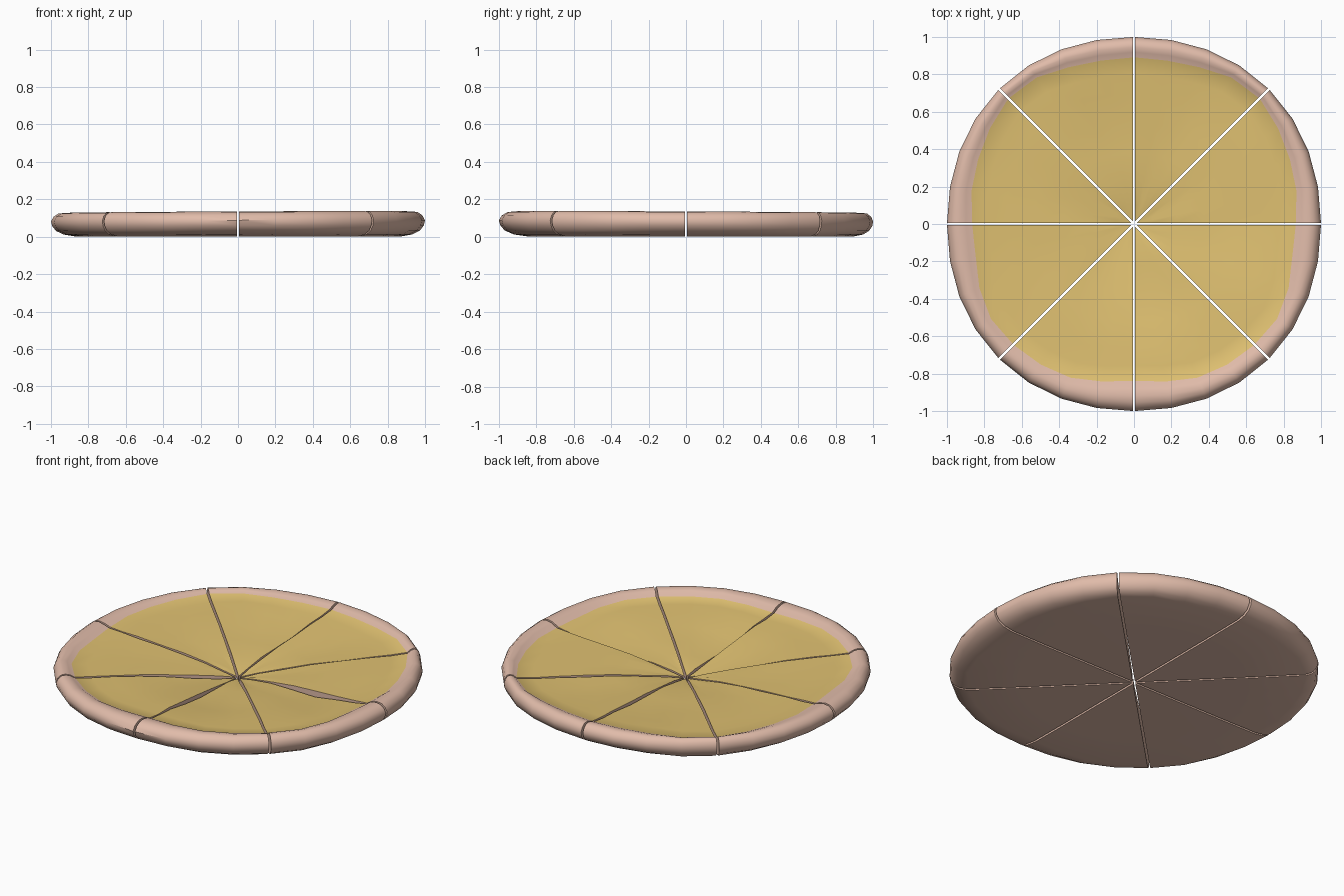
import bpy, bmesh, math, random
from math import sin, cos, pi, radians, exp

random.seed(4)
cube = bpy.data.objects.get("Cube")
if cube:
    bpy.data.objects.remove(cube, do_unlink=True)


def make_material(name, colour):
    mat = bpy.data.materials.new(name)
    mat.use_nodes = True
    mat.diffuse_color = (*colour, 1)
    bsdf = mat.node_tree.nodes["Principled BSDF"]
    bsdf.inputs["Base Color"].default_value = (*colour, 1)
    bsdf.inputs["Roughness"].default_value = 0.8
    return mat


crust_mat = make_material("crust", (0.75, 0.50, 0.40))
cheese_mat = make_material("cheese", (0.74, 0.53, 0.165))

SLICES, STEPS = 8, 4
WEDGE = 2 * pi / SLICES
SPREAD = 0.016          # outward shift that opens the cuts

# Cheese profile: share of the cheese radius, height
CHEESE = [(0, .035), (.1, .05), (.25, .068), (.42, .082), (.6, .091), (.78, .098), (.9, .102), (1, .108)]
# Crust profile: share of the distance from cheese edge to rim, height
CRUST = [(.25, .124), (.5, .131), (.72, .127), (.9, .11), (1, .085),
         (.95, .058), (.8, .032), (.5, .012), (.05, .002)]
# Sunken patches in the cheese: slice number, x, y, depth
DIPS = [(7, .5, 0, .035), (6, .02, -.38, .03), (5, -.12, -.2, .02), (2, -.1, .5, .02), (1, .25, .5, .015)]


def rim_radius(a):
    return 0.985 + 0.02 * sin(2 * a) ** 2


def cheese_radius(a):
    return 0.85 + 0.065 * sin(2 * a) ** 2 + 0.018 * sin(a) + 0.008 * sin(9 * a)


def column(number, a):
    """Outline of the slice at one angle, from the tip over the rim to the base."""
    edge, rim = cheese_radius(a), rim_radius(a)
    points = []
    for share, z in CHEESE:
        r = share * edge
        x, y = r * cos(a), r * sin(a)
        if 0 < share < 1:
            z += random.uniform(-.003, .003)
            for n, dx, dy, depth in DIPS:
                if n == number:
                    z -= depth * exp(-((x - dx) ** 2 + (y - dy) ** 2) / .04)
        points.append((x, y, z))
    lift = 0.006 * cos(a + pi / 4)
    for share, z in CRUST:
        r = edge + (rim - edge) * share
        points.append((r * cos(a), r * sin(a), z + lift * min(1, z / .12)))
    points += [(.6 * cos(a), .6 * sin(a), 0), (0, 0, 0)]
    return points


def make_slice(number):
    bm = bmesh.new()
    start = number * WEDGE
    columns = [[bm.verts.new(p) for p in column(number, start + WEDGE * i / STEPS)]
               for i in range(STEPS + 1)]
    # Skin: cheese up to the cheese edge, crust beyond and below
    for left, right in zip(columns, columns[1:]):
        for j in range(len(left) - 1):
            face = bm.faces.new((left[j], left[j + 1], right[j + 1], right[j]))
            face.material_index = 1 if j < len(CHEESE) - 1 else 0
    # Cut sides
    for side in (columns[0], columns[-1]):
        bm.faces.new(side)
    bmesh.ops.remove_doubles(bm, verts=bm.verts, dist=1e-5)
    bmesh.ops.recalc_face_normals(bm, faces=bm.faces)
    middle = start + WEDGE / 2
    bmesh.ops.translate(bm, verts=bm.verts, vec=(SPREAD * cos(middle), SPREAD * sin(middle), 0))

    mesh = bpy.data.meshes.new(f"pizza_slice_{number + 1}")
    bm.to_mesh(mesh)
    bm.free()
    mesh.materials.append(crust_mat)
    mesh.materials.append(cheese_mat)
    obj = bpy.data.objects.new(mesh.name, mesh)
    bpy.context.collection.objects.link(obj)
    return obj


slices = [make_slice(n) for n in range(SLICES)]

# Smooth shading with sharp cut edges
bpy.ops.object.select_all(action='DESELECT')
for obj in slices:
    obj.select_set(True)
bpy.context.view_layer.objects.active = slices[0]
bpy.ops.object.shade_smooth_by_angle(angle=radians(45))
